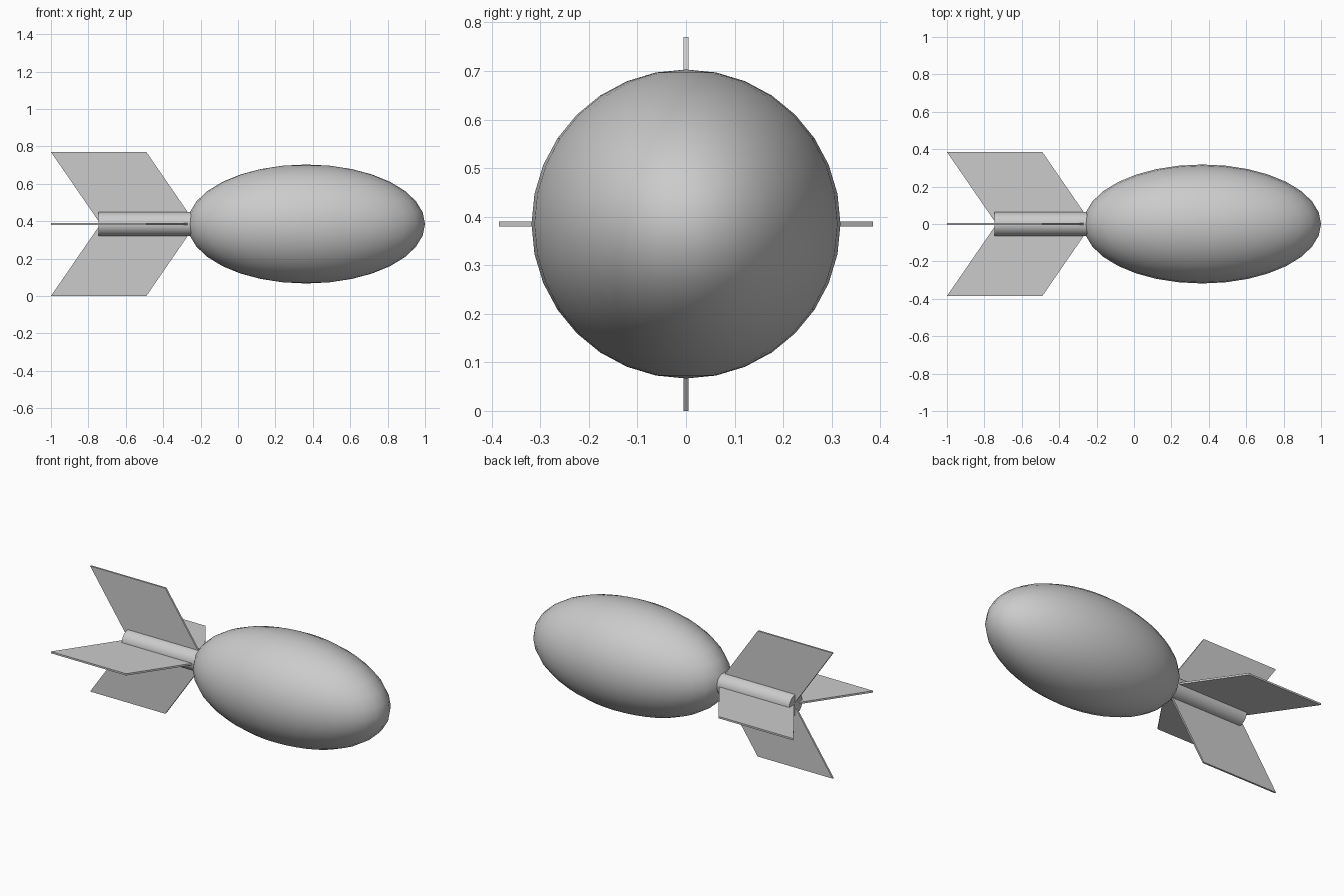
import bpy, bmesh
from math import pi, radians
from mathutils import Matrix

if "Cube" in bpy.data.objects:
    bpy.data.objects.remove(bpy.data.objects["Cube"])

AXIS_Z = 0.385


def smooth(obj):
    bpy.ops.object.select_all(action='DESELECT')
    obj.select_set(True)
    bpy.context.view_layer.objects.active = obj
    bpy.ops.object.shade_smooth_by_angle(angle=radians(35))


# Egg-shaped body, long axis along x
bpy.ops.mesh.primitive_uv_sphere_add(segments=32, ring_count=16, radius=1,
                                     location=(0.365, 0, AXIS_Z))
body = bpy.context.object
body.name = "body"
body.scale = (0.635, 0.318, 0.318)
bpy.ops.object.transform_apply(location=False, rotation=False, scale=True)
smooth(body)

# Tail rod, its front end buried in the body
x0, x1 = -0.745, -0.2
bpy.ops.mesh.primitive_cylinder_add(vertices=32, radius=0.064, depth=x1 - x0,
                                    location=((x0 + x1) / 2, 0, AXIS_Z),
                                    rotation=(0, pi / 2, 0))
rod = bpy.context.object
rod.name = "tail_rod"
smooth(rod)

# Four swept-back fins around the rod
PROFILE = [(-0.735, 0), (-0.225, 0), (-0.49, 0.385), (-1.0, 0.385)]
THICK = 0.011


def add_fin(name, angle):
    bm = bmesh.new()
    face = bm.faces.new([bm.verts.new((x, -THICK / 2, z)) for x, z in PROFILE])
    ext = bmesh.ops.extrude_face_region(bm, geom=[face])
    verts = [v for v in ext["geom"] if isinstance(v, bmesh.types.BMVert)]
    bmesh.ops.translate(bm, verts=verts, vec=(0, THICK, 0))
    bmesh.ops.recalc_face_normals(bm, faces=bm.faces)
    bm.transform(Matrix.Rotation(angle, 4, 'X'))
    mesh = bpy.data.meshes.new(name)
    bm.to_mesh(mesh)
    bm.free()
    fin = bpy.data.objects.new(name, mesh)
    fin.location.z = AXIS_Z
    bpy.context.collection.objects.link(fin)


for i, side in enumerate(("top", "front", "bottom", "back")):
    add_fin(side + "_fin", i * pi / 2)
